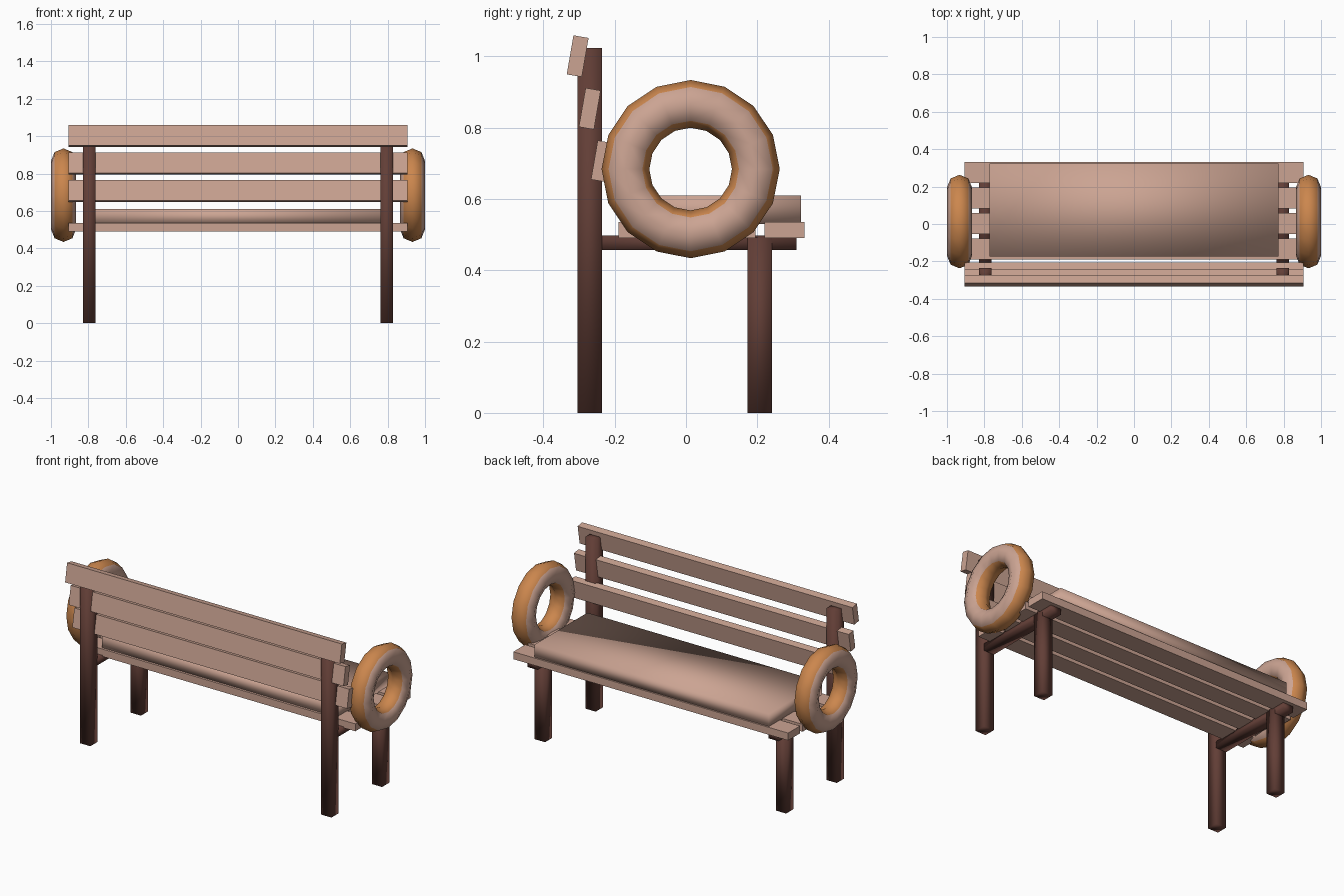
import bpy, math

if "Cube" in bpy.data.objects:
    bpy.data.objects.remove(bpy.data.objects["Cube"])


def material(name, rgb):
    m = bpy.data.materials.new(name)
    m.diffuse_color = (*rgb, 1)
    m.use_nodes = True
    m.node_tree.nodes["Principled BSDF"].inputs["Base Color"].default_value = m.diffuse_color
    return m


TAN = material("pale wood", (0.60, 0.37, 0.29))
BROWN = material("dark wood", (0.122, 0.048, 0.037))
ORANGE = material("orange rim", (0.60, 0.24, 0.075))


def box(name, x, y, z, mat, tilt=0.0, smooth=False):
    """Box from (min, max) ranges, tilted about its own x axis."""
    mid = [(a + b) / 2 for a, b in (x, y, z)]
    bpy.ops.mesh.primitive_cube_add(size=1, location=mid, rotation=(tilt, 0, 0))
    ob = bpy.context.object
    ob.name = name
    ob.scale = [b - a for a, b in (x, y, z)]
    bpy.ops.object.transform_apply(location=False, rotation=False, scale=True)
    ob.data.materials.append(mat)
    if smooth:
        bpy.ops.object.shade_smooth()
    return ob


# Legs and seat bearers, one set per side
for side, s in (("left", -1), ("right", 1)):
    xr = tuple(sorted((s * 0.761, s * 0.829)))
    box("back_leg_" + side, xr, (-0.304, -0.236), (0, 1.024), BROWN, smooth=True)
    box("front_leg_" + side, xr, (0.173, 0.241), (0, 0.492), BROWN, smooth=True)
    box("seat_bearer_" + side, xr, (-0.24, 0.31), (0.457, 0.498), BROWN, smooth=True)

# Seat slats
for i in range(4):
    yc = 0.276 - i * 0.1363
    box(f"seat_slat_{i + 1}", (-0.906, 0.906), (yc - 0.056, yc + 0.056),
        (0.491, 0.535), TAN)

# Tilted backrest slats
for i in range(3):
    yc, zc = -0.236 - i * 0.034, 0.706 + i * 0.1475
    box(f"back_slat_{i + 1}", (-0.906, 0.906), (yc - 0.0215, yc + 0.0215),
        (zc - 0.0555, zc + 0.0555), TAN, tilt=math.radians(-9.8))

# Seat cushion
box("cushion", (-0.773, 0.773), (-0.175, 0.323), (0.53, 0.61), TAN, smooth=True)

# Ring armrests with orange outer and inner rims
for side, s in (("left", -1), ("right", 1)):
    bpy.ops.mesh.primitive_torus_add(
        major_segments=16, minor_segments=8, major_radius=0.183, minor_radius=0.067,
        location=(s * 0.933, 0.013, 0.684), rotation=(0, math.pi / 2, 0))
    ring = bpy.context.object
    ring.name = "armrest_ring_" + side
    ring.data.materials.append(TAN)
    ring.data.materials.append(ORANGE)
    for f in ring.data.polygons:
        f.material_index = 1 if abs(f.center.z) < 0.04 else 0
    bpy.ops.object.shade_smooth()
